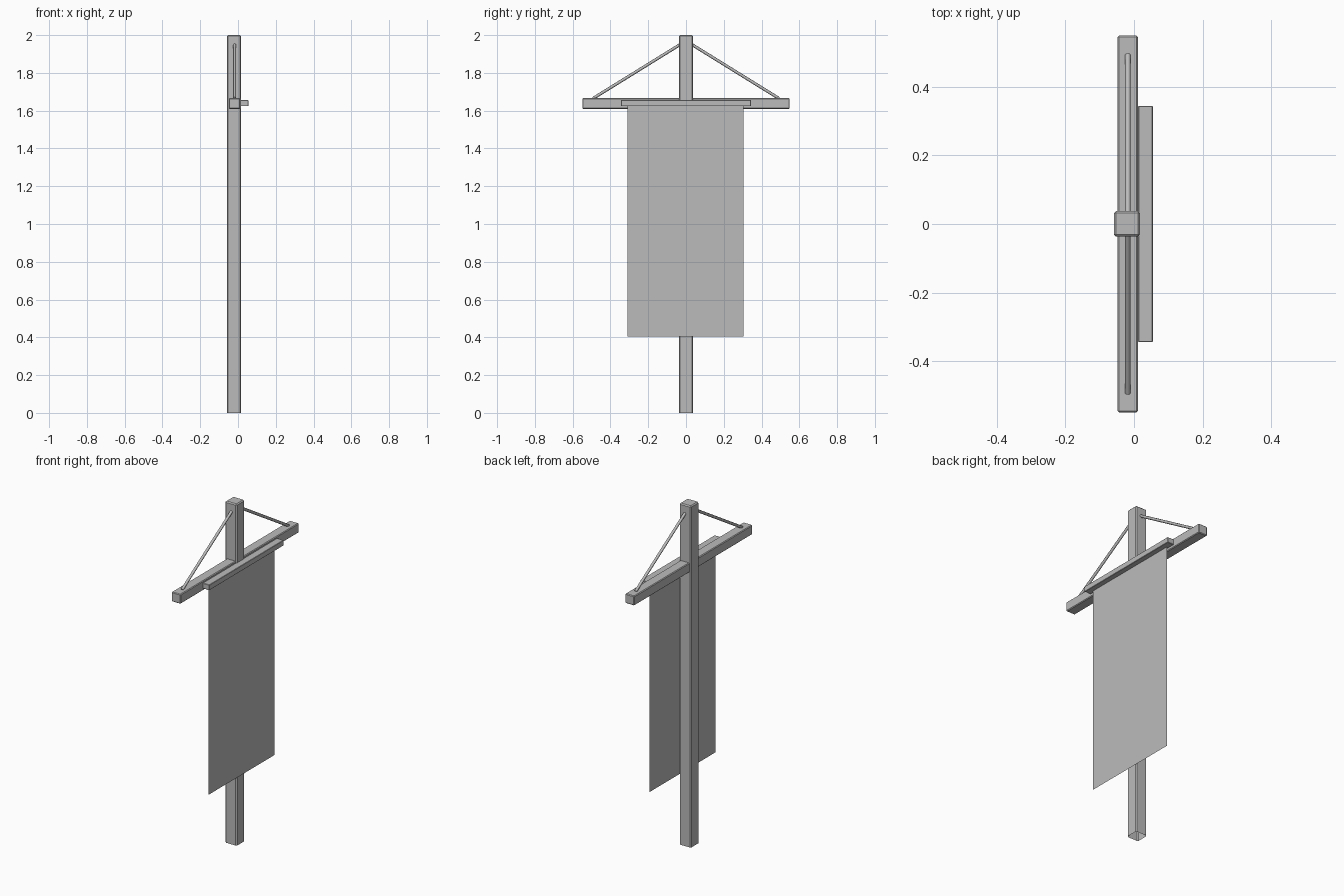
import bpy
import bmesh
from mathutils import Vector

default = bpy.data.objects.get("Cube")
if default:
    bpy.data.objects.remove(default, do_unlink=True)

grey = bpy.data.materials.new("plain grey")
grey.use_nodes = True
grey.diffuse_color = (0.5, 0.5, 0.5, 1)
grey.node_tree.nodes["Principled BSDF"].inputs["Base Color"].default_value = (0.5, 0.5, 0.5, 1)


def add_object(name, bm):
    mesh = bpy.data.meshes.new(name)
    bm.to_mesh(mesh)
    bm.free()
    mesh.materials.append(grey)
    obj = bpy.data.objects.new(name, mesh)
    bpy.context.collection.objects.link(obj)
    return obj


def beam(name, low, high, chamfer, open_bottom=False):
    """Chamfered box between two corners, optionally without a bottom face."""
    low, high = Vector(low), Vector(high)
    bm = bmesh.new()
    bmesh.ops.create_cube(bm, size=1)
    bmesh.ops.scale(bm, vec=high - low, verts=bm.verts)
    bmesh.ops.translate(bm, vec=(low + high) / 2, verts=bm.verts)
    edges = list(bm.edges)
    if open_bottom:
        bottom = [f for f in bm.faces if f.normal.z < -0.9]
        edges = [e for e in edges if max(v.co.z for v in e.verts) > low.z + chamfer]
        bmesh.ops.delete(bm, geom=bottom, context="FACES_ONLY")
    bmesh.ops.bevel(bm, geom=edges, offset=chamfer, segments=1, affect="EDGES")
    return add_object(name, bm)


def cord(name, start, end, radius):
    """Thin round rod between two points."""
    start, end = Vector(start), Vector(end)
    span = end - start
    bm = bmesh.new()
    bmesh.ops.create_cone(bm, cap_ends=True, segments=8, radius1=radius,
                          radius2=radius, depth=span.length)
    bmesh.ops.rotate(bm, matrix=span.to_track_quat("Z", "Y").to_matrix(), verts=bm.verts)
    bmesh.ops.translate(bm, vec=(start + end) / 2, verts=bm.verts)
    for face in bm.faces:
        face.smooth = len(face.verts) == 4
    return add_object(name, bm)


# Timber frame
beam("pole", (-0.058, -0.037, 0), (0.017, 0.038, 2), 0.006, open_bottom=True)
beam("crossbar", (-0.048, -0.548, 1.61), (0.011, 0.548, 1.666), 0.004)
beam("batten", (0.012, -0.344, 1.624), (0.055, 0.344, 1.656), 0.002)

# Support cords on both sides of the pole
for side, label in ((-1, "front"), (1, "back")):
    cord(label + "_cord", (-0.018, side * 0.02, 1.957), (-0.018, side * 0.492, 1.665), 0.008)

# Hanging cloth, a single sheet
bm = bmesh.new()
corners = [(0.025, -0.31, 0.405), (0.025, 0.304, 0.405),
           (0.025, 0.304, 1.635), (0.025, -0.31, 1.635)]
bm.faces.new([bm.verts.new(c) for c in corners])
add_object("banner_cloth", bm)
